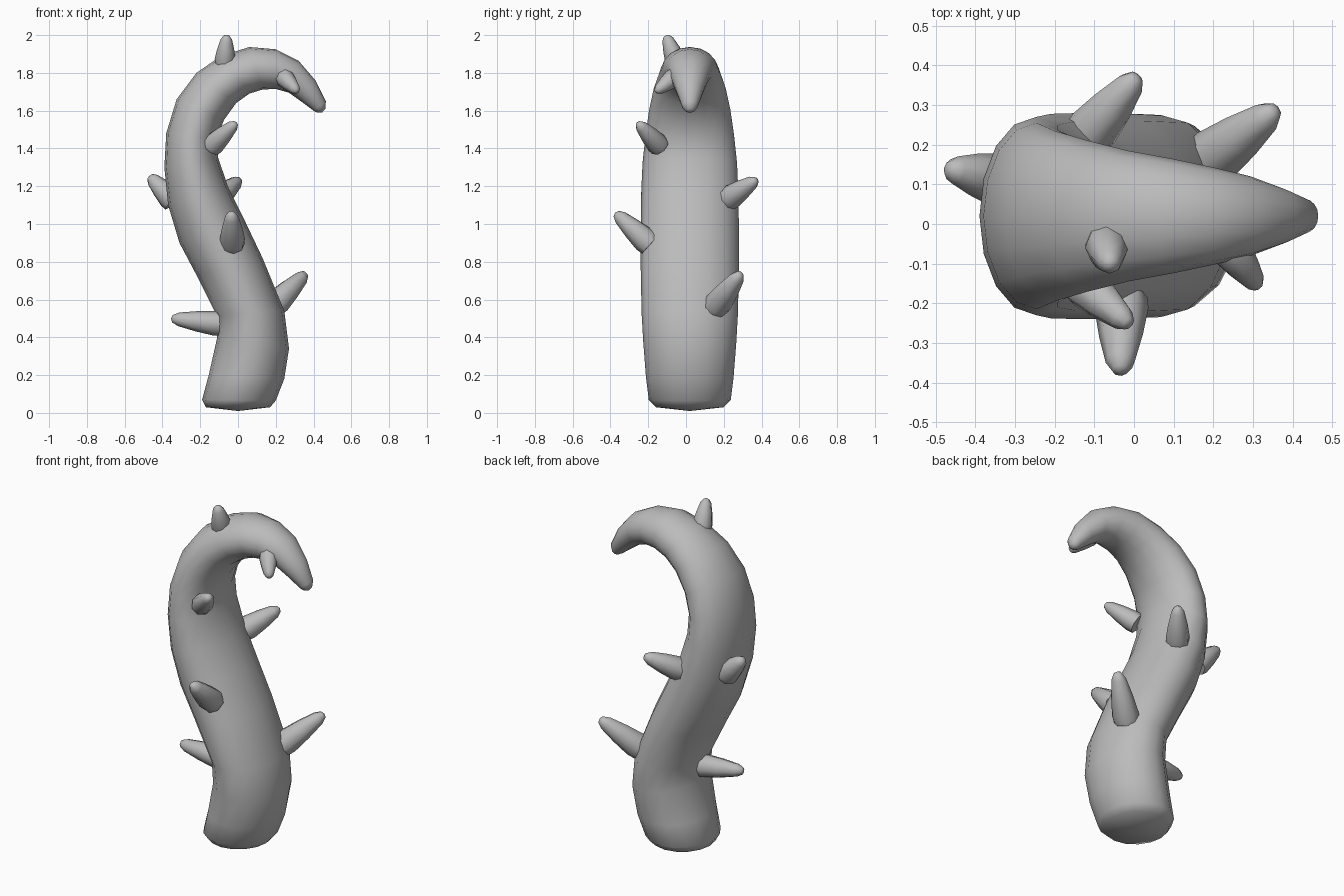
import bpy, bmesh, math
from mathutils import Vector

cube = bpy.data.objects.get("Cube")
if cube:
    bpy.data.objects.remove(cube, do_unlink=True)

grey = bpy.data.materials.new("plain grey")
grey.use_nodes = True
colour = (0.5, 0.5, 0.5, 1)
grey.diffuse_color = colour
grey.node_tree.nodes["Principled BSDF"].inputs["Base Color"].default_value = colour


def loft(name, rings, start, end, angle):
    """Skin a list of point rings and close both ends with a fan."""
    bm = bmesh.new()
    loops = [[bm.verts.new(p) for p in ring] for ring in rings]
    n = len(loops[0])
    for low, high in zip(loops, loops[1:]):
        for i in range(n):
            j = (i + 1) % n
            bm.faces.new((low[i], low[j], high[j], high[i]))
    for loop, tip in ((loops[0], start), (loops[-1], end)):
        centre = bm.verts.new(tip)
        for i in range(n):
            bm.faces.new((loop[i], loop[(i + 1) % n], centre))
    bmesh.ops.recalc_face_normals(bm, faces=bm.faces)
    mesh = bpy.data.meshes.new(name)
    bm.to_mesh(mesh)
    bm.free()
    mesh.materials.append(grey)
    obj = bpy.data.objects.new(name, mesh)
    bpy.context.collection.objects.link(obj)
    bpy.ops.object.select_all(action='DESELECT')
    obj.select_set(True)
    bpy.context.view_layer.objects.active = obj
    bpy.ops.object.shade_smooth_by_angle(angle=math.radians(angle))


def ellipse(centre, u, v, n):
    turns = [2 * math.pi * i / n for i in range(n)]
    return [centre + u * math.cos(t) + v * math.sin(t) for t in turns]


# Curled body: outer x, z, inner x, z and half depth of each section
SECTIONS = [
    (-.17, .03, .17, .03, .18), (-.19, .07, .2, .065, .217),
    (-.155, .2, .245, .18, .232), (-.11, .4, .27, .34, .246),
    (-.11, .51, .245, .54, .255), (-.22, .73, .13, .82, .26),
    (-.31, .9, .03, 1.03, .26), (-.37, 1.1, -.05, 1.19, .258),
    (-.39, 1.3, -.105, 1.35, .25), (-.38, 1.48, -.11, 1.45, .235),
    (-.325, 1.66, -.075, 1.55, .215), (-.22, 1.8, -.01, 1.64, .19),
    (-.09, 1.89, .06, 1.69, .165), (.06, 1.937, .13, 1.712, .145),
    (.2, 1.925, .2, 1.715, .123), (.32, 1.865, .27, 1.695, .1),
    (.41, 1.76, .34, 1.645, .07), (.465, 1.65, .4, 1.6, .042),
    (.462, 1.61, .42, 1.59, .025),
]
rings = []
for ox, oz, ix, iz, depth in SECTIONS:
    outer, inner = Vector((ox, .02, oz)), Vector((ix, .02, iz))
    rings.append(ellipse((outer + inner) / 2, (inner - outer) / 2,
                         Vector((0, depth, 0)), 16))
loft("curled_body", rings, (0, .02, .01), (.445, .02, 1.59), 80)


# Blunt spikes: root, tip, root radius
def spike(name, root, tip, radius):
    root, tip = Vector(root), Vector(tip)
    axis = tip - root
    u = axis.orthogonal().normalized()
    v = axis.normalized().cross(u)
    shape = [(0, .95), (.15, 1), (.5, .82), (.85, .55), (.97, .3)]
    rings = [ellipse(root + axis * t, u * radius * s, v * radius * s, 8)
             for t, s in shape]
    loft(name, rings, root, tip, 60)


spike("crown_spike", (-.07, -.05, 1.85), (-.06, -.105, 2), .055)
spike("tip_spike", (.24, -.06, 1.78), (.315, -.16, 1.7), .05)
spike("upper_front_spike", (-.14, -.14, 1.41), (-.01, -.255, 1.535), .058)
spike("middle_front_spike", (-.03, -.19, .89), (-.035, -.375, 1.06), .068)
spike("outer_spike", (-.34, .11, 1.12), (-.47, .14, 1.255), .065)
spike("back_spike", (-.12, .22, 1.13), (.01, .375, 1.235), .065)
spike("lower_back_spike", (.18, .155, .56), (.36, .29, .74), .072)
spike("lower_side_spike", (-.08, -.01, .47), (-.355, -.03, .5), .066)
